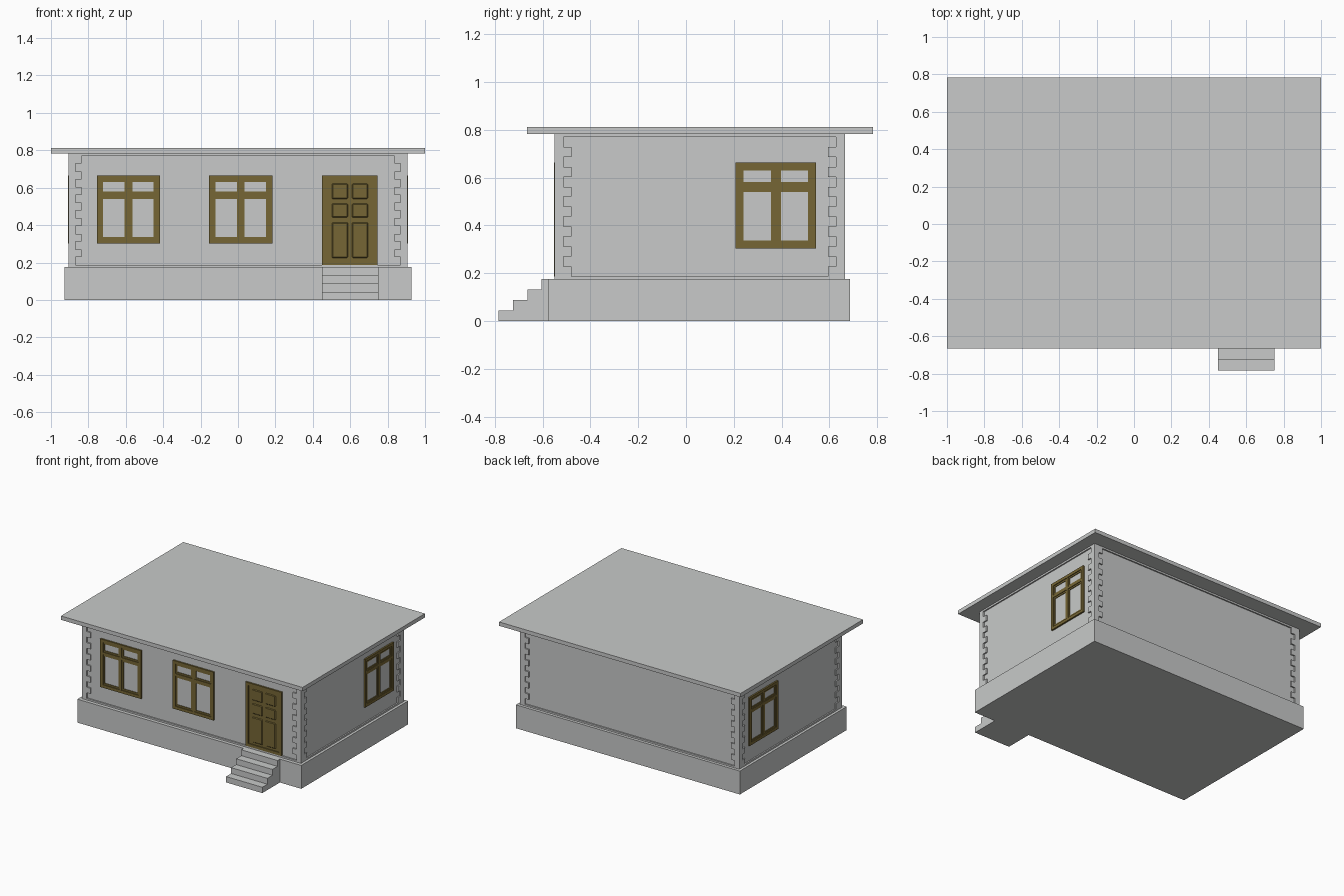
import bpy
import bmesh
from mathutils import Matrix, Vector

if "Cube" in bpy.data.objects:
    bpy.data.objects.remove(bpy.data.objects["Cube"], do_unlink=True)


def material(name, colour):
    mat = bpy.data.materials.new(name)
    mat.use_nodes = True
    mat.diffuse_color = (*colour, 1)
    mat.node_tree.nodes["Principled BSDF"].inputs["Base Color"].default_value = (*colour, 1)
    return mat


GREY = material("plaster grey", (0.58, 0.59, 0.585))
BROWN = material("brown wood", (0.18, 0.133, 0.035))


def finish(name, bm, mat):
    bmesh.ops.recalc_face_normals(bm, faces=bm.faces)
    mesh = bpy.data.meshes.new(name)
    bm.to_mesh(mesh)
    bm.free()
    mesh.materials.append(mat)
    obj = bpy.data.objects.new(name, mesh)
    bpy.context.collection.objects.link(obj)
    return obj


def boxes(name, corner_pairs, mat):
    """One object made of boxes, each given by two opposite corners."""
    bm = bmesh.new()
    for a, b in corner_pairs:
        a, b = Vector(a), Vector(b)
        size = [abs(d) for d in b - a]
        place = Matrix.Translation((a + b) / 2) @ Matrix.Diagonal((*size, 1))
        bmesh.ops.create_cube(bm, size=1, matrix=place)
    return finish(name, bm, mat)


# Main dimensions
WX, Y0, Y1 = 0.897, -0.54, 0.655      # wall faces
BASE_Y, BASE_Z = -0.576, 0.175
WALL_TOP = 0.783
OUT = 0.01                            # relief of trim and corner stones

# Foundation, walls, flat roof
boxes("foundation", [((-0.927, BASE_Y, 0), (0.927, 0.687, BASE_Z))], GREY)
boxes("walls", [((-WX, Y0, BASE_Z), (WX, Y1, WALL_TOP))], GREY)
boxes("roof_slab", [((-1, -0.665, WALL_TOP), (1, 0.782, 0.812))], GREY)

# Thin trim along the foot and head of the walls
for name, z0, z1 in (("foot_trim", BASE_Z, 0.187), ("head_trim", 0.77, WALL_TOP)):
    boxes(name, [((-WX - OUT, Y0 - OUT, z0), (WX + OUT, Y1 + OUT, z1))], GREY)

# Corner stones: courses alternate long and short on each face
COURSES, LONG, SHORT = 14, 0.07, 0.038
course = (0.77 - 0.187) / COURSES
for side, sx in (("right", -1), ("left", 1)):
    for end, y, sy in (("front", Y0, 1), ("back", Y1, -1)):
        stones = []
        for i in range(COURSES):
            dx, dy = (SHORT, LONG) if i % 2 == 0 else (LONG, SHORT)
            ox, oy = sx * (WX + OUT), y - sy * OUT
            z = 0.187 + i * course
            stones.append(((ox, oy, z), (ox - sx * dx, oy + sy * dy, z + course)))
        boxes(f"corner_stones_{end}_{side}", stones, GREY)

# Entrance steps: stepped profile extruded sideways
profile = [(BASE_Y, 0), (-0.784, 0)]
for i in range(4):
    y = -0.784 + i * 0.06
    z = (i + 1) * BASE_Z / 4
    profile += [(y, z), (y + 0.06 if i < 3 else BASE_Y, z)]
bm = bmesh.new()
side_face = bm.faces.new([bm.verts.new((0.45, y, z)) for y, z in profile])
extruded = bmesh.ops.extrude_face_region(bm, geom=[side_face])["geom"]
bmesh.ops.translate(bm, vec=(0.3, 0, 0),
                    verts=[v for v in extruded if isinstance(v, bmesh.types.BMVert)])
finish("entrance_steps", bm, GREY)


# Wall faces: map (along, height, outward) to model space
def on_front(u, z, d):
    return (u, Y0 - d, z)


def on_left(u, z, d):
    return (WX + d, u, z)


def on_right(u, z, d):
    return (-WX - d, u, z)


def plate(face, u0, u1, z0, z1, d):
    return face(u0, z0, -0.004), face(u1, z1, d)


def frame(face, u0, u1, z0, z1, w, d):
    """Four bars around an opening."""
    return [plate(face, u0, u0 + w, z0, z1, d), plate(face, u1 - w, u1, z0, z1, d),
            plate(face, u0 + w, u1 - w, z0, z0 + w, d),
            plate(face, u0 + w, u1 - w, z1 - w, z1, d)]


def window(name, face, centre):
    half, z0, z1 = 0.169, 0.303, 0.664
    w, transom = 0.022, 0.56
    u0, u1 = centre - half, centre + half
    bars = frame(face, u0, u1, z0, z1, w, 0.012)
    bars.append(plate(face, centre - 0.009, centre + 0.009, z0 + w, z1 - w, 0.011))
    bars.append(plate(face, u0 + w, u1 - w, transom - 0.009, transom + 0.009, 0.011))
    boxes(name + "_frame", bars, BROWN)
    # Four sashes and their panes
    sashes, panes = [], []
    for a, b in ((u0 + w, centre - 0.009), (centre + 0.009, u1 - w)):
        for c, d in ((z0 + w, transom - 0.009), (transom + 0.009, z1 - w)):
            sashes += frame(face, a, b, c, d, 0.012, 0.006)
            panes.append(plate(face, a + 0.01, b - 0.01, c + 0.01, d - 0.01, 0.001))
    boxes(name + "_sashes", sashes, BROWN)
    boxes(name + "_panes", panes, GREY)


window("front_window_outer", on_front, -0.586)
window("front_window_middle", on_front, 0.015)
window("left_window", on_left, 0.376)
window("right_window", on_right, 0.376)

# Door: surround, leaf and six raised panels
boxes("door_surround", frame(on_front, 0.45, 0.747, 0.187, 0.664, 0.022, 0.013), BROWN)
boxes("door_leaf", [plate(on_front, 0.46, 0.737, 0.19, 0.655, 0.006)], BROWN)
panels = [plate(on_front, u, u + 0.085, z0, z1, 0.011)
          for u in (0.502, 0.61)
          for z0, z1 in ((0.225, 0.415), (0.44, 0.515), (0.54, 0.622))]
door_panels = boxes("door_panels", panels, BROWN)
bevel = door_panels.modifiers.new("panel_edges", "BEVEL")
bevel.width = 0.005
bevel.segments = 1
